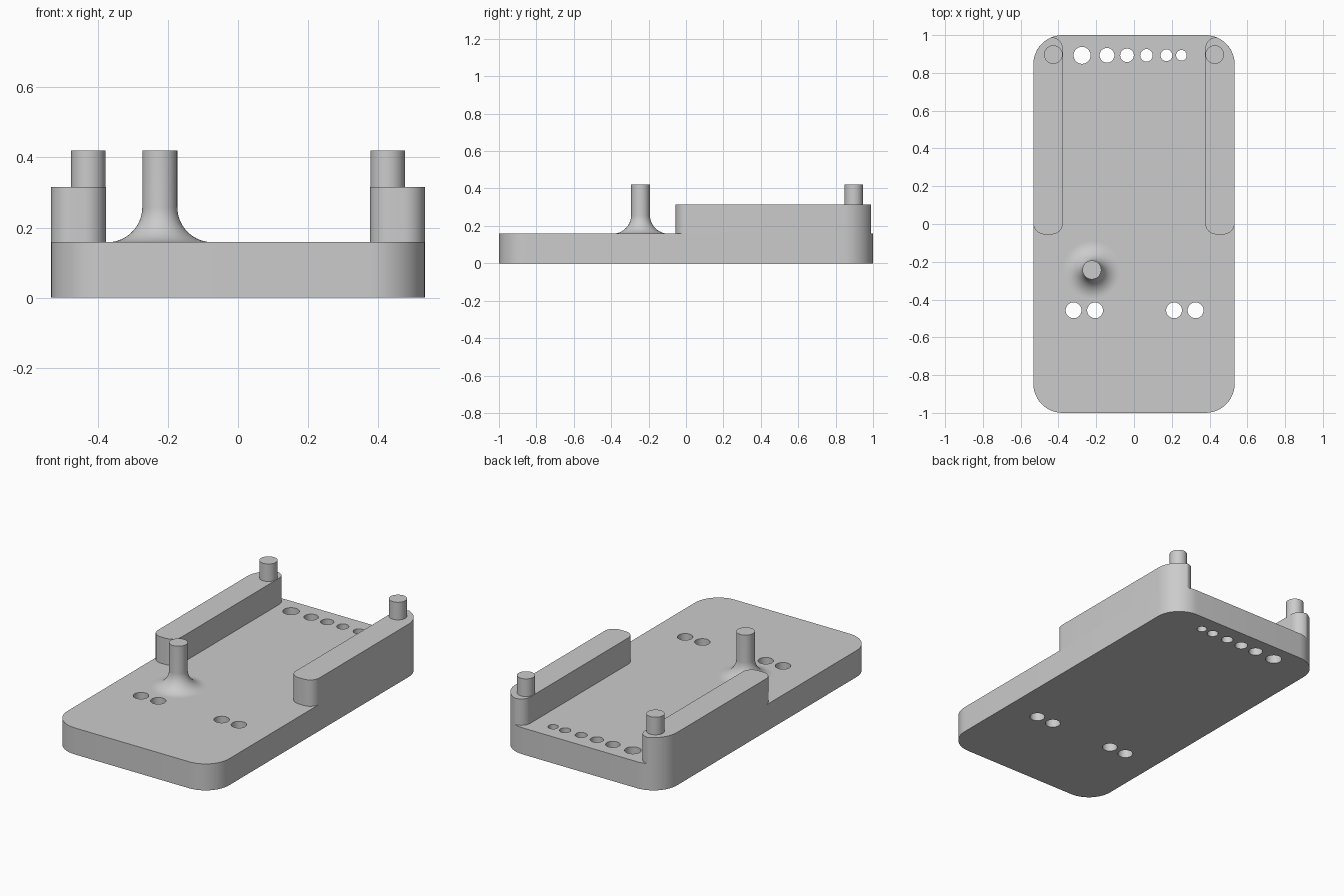
import bpy, bmesh
from math import sin, cos, radians, pi

if "Cube" in bpy.data.objects:
    bpy.data.objects.remove(bpy.data.objects["Cube"])

W, L, H = 0.533, 1.0, 0.158      # base half width, half length, thickness
R = 0.155                        # base corner radius
RAIL_TOP, PEG_TOP = 0.315, 0.42

grey = bpy.data.materials.new("plain_grey")
grey.diffuse_color = (0.6, 0.6, 0.6, 1)
grey.use_nodes = True
grey.node_tree.nodes["Principled BSDF"].inputs["Base Color"].default_value = grey.diffuse_color


def arc(cx, cy, r, a0, a1, n=12):
    """Points along an arc, angles in degrees."""
    angles = [radians(a0 + (a1 - a0) * i / n) for i in range(n + 1)]
    return [(cx + r * cos(a), cy + r * sin(a)) for a in angles]


def circle(cx, cy, r, n=40):
    return arc(cx, cy, r, 0, 360, n)[:-1]


def finish(obj):
    obj.data.materials.clear()
    obj.data.materials.append(grey)
    bm = bmesh.new()
    bm.from_mesh(obj.data)
    bmesh.ops.remove_doubles(bm, verts=bm.verts, dist=1e-5)
    bmesh.ops.recalc_face_normals(bm, faces=bm.faces)
    bm.to_mesh(obj.data)
    bm.free()
    bpy.ops.object.select_all(action='DESELECT')
    obj.select_set(True)
    bpy.context.view_layer.objects.active = obj
    bpy.ops.object.shade_smooth_by_angle(angle=radians(30))


def prism(name, loops, z0, z1):
    """Extrude closed outlines; inner loops become through holes."""
    cu = bpy.data.curves.new(name, 'CURVE')
    cu.dimensions = '2D'
    cu.fill_mode = 'BOTH'
    cu.extrude = (z1 - z0) / 2
    for pts in loops:
        sp = cu.splines.new('POLY')
        sp.points.add(len(pts) - 1)
        for p, (x, y) in zip(sp.points, pts):
            p.co = (x, y, 0, 1)
        sp.use_cyclic_u = True
    obj = bpy.data.objects.new(name, cu)
    bpy.context.collection.objects.link(obj)
    bpy.ops.object.select_all(action='DESELECT')
    obj.select_set(True)
    bpy.context.view_layer.objects.active = obj
    bpy.ops.object.convert(target='MESH')
    obj = bpy.context.view_layer.objects.active
    for v in obj.data.vertices:
        v.co.z += (z0 + z1) / 2
    finish(obj)


# Rounded base plate with graded holes at the back and two pairs in front
cx, cy = W - R, L - R
outline = (arc(cx, cy, R, 0, 90) + arc(-cx, cy, R, 90, 180)
           + arc(-cx, -cy, R, 180, 270) + arc(cx, -cy, R, 270, 360))
back_holes = [(-0.275, 0.045), (-0.143, 0.039), (-0.037, 0.036),
              (0.066, 0.033), (0.172, 0.031), (0.251, 0.028)]
holes = [circle(x, 0.893, r) for x, r in back_holes]
holes += [circle(x, -0.457, 0.042) for x in (-0.32, -0.206, 0.212, 0.326)]
prism("base_plate", [outline] + holes, 0, H)

# Side rails that follow the base corner, each with a peg on its back end
X0, Y0, r = 0.377, -0.055, 0.06
rail = (arc(X0 + r, Y0 + r, r, 180, 270) + arc(W - r, Y0 + r, r, 270, 360)
        + arc(cx, cy, R, 0, 67.6) + arc(X0 + r, 0.928, r, 90, 180))
for side, s in (("right", 1), ("left", -1)):
    prism(side + "_rail", [[(s * x, y) for x, y in rail]], H, RAIL_TOP)
    prism(side + "_peg", [circle(s * 0.427, 0.897, 0.049)], RAIL_TOP, PEG_TOP)

# Post with a flared foot, made by spinning its profile
profile = [(0, H)] + arc(0.15, H + 0.1, 0.1, 270, 180, 16) + [(0.05, PEG_TOP), (0, PEG_TOP)]
bm = bmesh.new()
vs = [bm.verts.new((x, 0, z)) for x, z in profile]
es = [bm.edges.new(pair) for pair in zip(vs, vs[1:])]
bmesh.ops.spin(bm, geom=vs + es, cent=(0, 0, 0), axis=(0, 0, 1),
               angle=2 * pi, steps=48, use_merge=True)
bmesh.ops.translate(bm, verts=bm.verts, vec=(-0.223, -0.243, 0))
me = bpy.data.meshes.new("flared_post")
bm.to_mesh(me)
bm.free()
post = bpy.data.objects.new("flared_post", me)
bpy.context.collection.objects.link(post)
finish(post)
